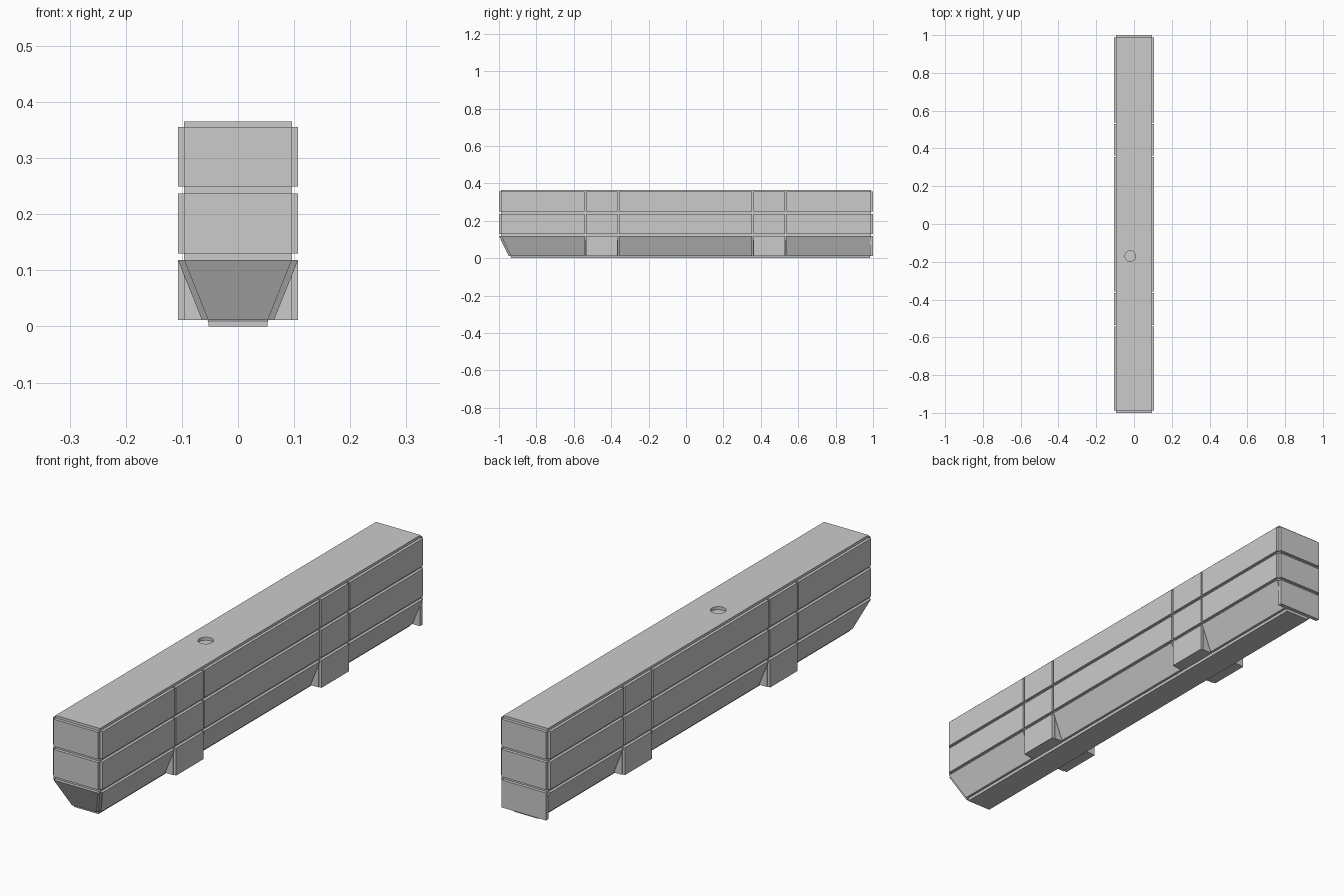
import bpy, bmesh

if "Cube" in bpy.data.objects:
    bpy.data.objects.remove(bpy.data.objects["Cube"])


def loft(name, rings):
    """Solid through stacked rectangles (x0, x1, y0, y1, z), bottom to top."""
    bm = bmesh.new()
    loops = [[bm.verts.new(p) for p in ((a, c, z), (b, c, z), (b, d, z), (a, d, z))]
             for a, b, c, d, z in rings]
    bm.faces.new(loops[0][::-1])
    bm.faces.new(loops[-1])
    for lo, hi in zip(loops, loops[1:]):
        for i in range(4):
            j = (i + 1) % 4
            bm.faces.new((lo[i], lo[j], hi[j], hi[i]))
    bmesh.ops.recalc_face_normals(bm, faces=bm.faces)
    mesh = bpy.data.meshes.new(name)
    bm.to_mesh(mesh)
    bm.free()
    ob = bpy.data.objects.new(name, mesh)
    bpy.context.collection.objects.link(ob)
    return ob


def mirrored(ob):
    ob.modifiers.new("mirror_x", 'MIRROR')
    return ob


XI, XO = 0.096, 0.107        # core and panel half widths
BI, BO = 0.053, 0.064        # the same at the keel
YI = 0.988                   # core half length
Z0, Z1 = 0.011, 0.118        # lower panel row
IN = 0.004                   # panel embedding depth
rows = [(0.130, 0.237), (0.249, 0.355)]
cols = [(-YI, -0.542), (-0.534, -0.366), (-0.358, 0.354), (0.362, 0.53), (0.538, YI)]

# core: straight upper body, tapered keel with raked front
core = loft("core", [(-BI, BI, -0.936, YI - 0.003, 0), (-BI, BI, -0.936, YI - 0.003, 0.008),
                     (-XI, XI, -YI, YI, Z1), (-XI, XI, -YI, YI, 0.365)])

# round recess in the top
bpy.ops.mesh.primitive_cylinder_add(vertices=32, radius=0.028, depth=0.04,
                                    location=(-0.02, -0.17, 0.373))
cutter = bpy.context.object
cutter.name = "recess_cutter"
cutter.hide_render = True
cutter.hide_set(True)
cut = core.modifiers.new("recess", 'BOOLEAN')
cut.operation = 'DIFFERENCE'
cut.object = cutter

# upper side panels and end panels
for z0, z1 in rows:
    for y0, y1 in cols:
        mirrored(loft("side_panel", [(XI - IN, XO, y0, y1, z) for z in (z0, z1)]))
    for y0, y1 in ((-1, -YI + IN), (YI - IN, 1)):
        loft("end_panel", [(-XI, XI, y0, y1, z) for z in (z0, z1)])

# lower sloped side panels, the first one raked at the front
for y0, y1 in cols[::2]:
    rake = 0.052 if y0 == -YI else 0
    mirrored(loft("sloped_panel", [(BI - IN, BO, y0 + rake, y1, Z0),
                                   (XI - IN, XO, y0, y1, Z1)]))

# lower vertical rib panels with wedge fillers behind them
for y0, y1 in cols[1::2]:
    mirrored(loft("rib_panel", [(XI - IN, XO, y0, y1, z) for z in (Z0, Z1)]))
    mirrored(loft("rib_filler", [(BI - IN, XI, y0 - 0.003, y1 + 0.003, Z0),
                                 (XI - 0.01, XI, y0 - 0.003, y1 + 0.003, Z1)]))

# raked front plate and upright back plate
loft("front_plate", [(-BI, BI, -0.948, -0.932, Z0), (-XI, XI, -1, -YI + IN, Z1)])
loft("back_plate", [(-XI, XI, YI - IN, 1, z) for z in (Z0, Z1)])
